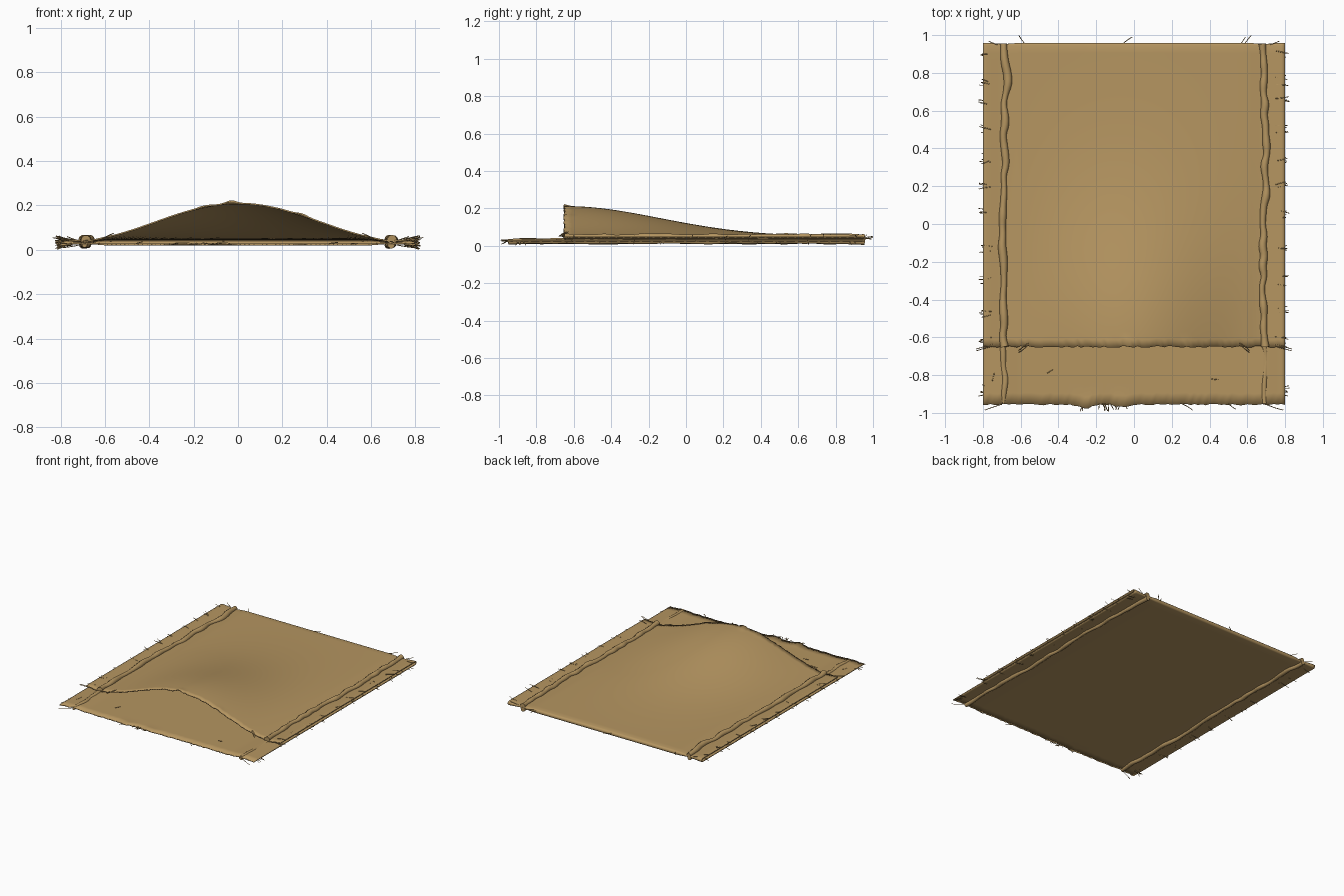
import bpy, bmesh, math, random

if "Cube" in bpy.data.objects:
    bpy.data.objects.remove(bpy.data.objects["Cube"])

random.seed(4)
burlap = bpy.data.materials.new("burlap tan")
burlap.diffuse_color = (0.46, 0.30, 0.118, 1)
burlap.use_nodes = True
burlap.node_tree.nodes["Principled BSDF"].inputs["Base Color"].default_value = burlap.diffuse_color

HALF_W, BACK, MOUTH, FRONT = 0.8, 0.945, -0.65, -0.957
SEAM, MID = 0.69, 0.035


def gap(x):
    # half distance between the two layers, pinched at the seams
    return 0.004 + 0.007 * min(1, abs(abs(x) - SEAM) / 0.09)


def bulge(x, y):
    # the top layer lifts towards the open mouth
    if abs(x) >= SEAM:
        return 0
    t = (y - MOUTH) / 1.6
    return 0.163 * math.cos(math.pi * x / (2 * SEAM)) ** 1.75 * math.exp(-(t / 0.45) ** 2)


def bump(x, c, w):
    return max(0, 1 - abs(x - c) / w)


# sack: one cloth strip folded over at the back
NX, NB, NF, NT = 80, 32, 6, 40
bm = bmesh.new()
columns = []
for i in range(NX + 1):
    x = -HALF_W + 2 * HALF_W * i / NX
    g = gap(x)
    tear = max(bump(x, -0.25, 0.09), bump(x, -0.07, 0.07))
    y0 = FRONT + random.uniform(-0.003, 0.005) - tear * random.uniform(0.01, 0.022)
    y1 = MOUTH + random.uniform(-0.005, 0.005)
    peak = 0.014 * bump(x, -0.03, 0.04) + 0.008 * bump(x, 0.29, 0.04) + 0.005 * bump(x, -0.15, 0.05)
    col = []
    for j in range(NB + 1):
        y = y0 + (BACK - y0) * j / NB
        lift = 0.007 * tear if j == 0 else 0
        col.append((x, y, MID - g + lift))
    for j in range(1, NF):
        a = -math.pi / 2 + math.pi * j / NF
        col.append((x, BACK + g * math.cos(a), MID + g * math.sin(a)))
    for j in range(NT + 1):
        y = BACK + (y1 - BACK) * j / NT
        col.append((x, y, MID + g + bulge(x, y) + (peak if j == NT else 0)))
    columns.append([bm.verts.new(p) for p in col])
for a, b in zip(columns, columns[1:]):
    for j in range(len(a) - 1):
        bm.faces.new((a[j], a[j + 1], b[j + 1], b[j]))
for f in bm.faces:
    f.smooth = True
bm.normal_update()
if columns[40][5].normal.z > 0:
    bmesh.ops.reverse_faces(bm, faces=bm.faces[:])
me = bpy.data.meshes.new("sack_cloth")
bm.to_mesh(me)
bm.free()
sack = bpy.data.objects.new("sack_cloth", me)
bpy.context.collection.objects.link(sack)
me.materials.append(burlap)
mod = sack.modifiers.new("cloth thickness", "SOLIDIFY")
mod.thickness = 0.007
mod.offset = 0


def cord(name, paths, radius, wobble=0.0, res=2):
    # tube along one or more point paths
    cu = bpy.data.curves.new(name, "CURVE")
    cu.dimensions = "3D"
    cu.bevel_depth = radius
    cu.bevel_resolution = res
    cu.resolution_u = 3
    cu.use_fill_caps = True
    for pts in paths:
        sp = cu.splines.new("NURBS")
        sp.points.add(len(pts) - 1)
        sp.order_u = 3
        sp.use_endpoint_u = True
        for p, co in zip(sp.points, pts):
            p.co = (*co, 1)
            p.radius = 1 + random.uniform(-wobble, wobble)
    ob = bpy.data.objects.new(name, cu)
    bpy.context.collection.objects.link(ob)
    cu.materials.append(burlap)


# lumpy seam cords, above and below the pinched sides
for side, label in ((-1, "left"), (1, "right")):
    for level, z, r, start in (("upper", 0.045, 0.018, MOUTH), ("lower", 0.024, 0.014, -0.95)):
        n = 30
        path = []
        for k in range(n + 1):
            y = start + (0.955 - start) * k / n
            x = side * SEAM + random.uniform(-0.009, 0.009) + 0.006 * math.sin(5 * y)
            if side < 0:
                x += 0.022 * bump(y, 0.76, 0.16)
            path.append((x, y, z + random.uniform(-0.003, 0.003)))
        cord(f"{label}_{level}_seam_cord", [path], r, 0.25, 3)

# loose threads along the sides
threads = []


def thread(p, q):
    m = [(a + b) / 2 + random.uniform(-0.005, 0.005) for a, b in zip(p, q)]
    threads.append([p, m, q])


for side in (-1, 1):
    for y in (-0.88, -0.62, -0.46, -0.3, -0.13, 0.05, 0.2, 0.35, 0.5, 0.65, 0.76, 0.9):
        for k in range(4):
            top = k % 2 == 0 and y > MOUTH
            z = 0.048 if top else 0.022
            yk = y + random.uniform(-0.025, 0.025)
            thread((side * random.uniform(0.745, 0.78), yk, z),
                   (side * random.uniform(0.803, 0.825), yk + random.uniform(-0.015, 0.015),
                    z + random.uniform(-0.018, 0.016)))
    # corner wisps
    for y in (MOUTH, MOUTH - 0.01):
        thread((side * 0.74, y + 0.015, 0.045), (side * 0.835, y - 0.012, 0.055))
        thread((side * 0.56, y + 0.02, 0.075), (side * 0.61, y - 0.02, 0.05))
    thread((side * 0.71, 0.945, 0.04), (side * 0.77, 0.968, 0.06))
    thread((side * 0.70, -0.955, 0.026), (side * 0.79, -0.985, 0.01))
    thread((side * 0.77, -0.9, 0.02), (side * 0.815, -0.91, 0.0025))

# loose threads at the back fold, front edge and on the flap
for p, q in (((-0.57, 0.945, 0.04), (-0.61, 0.998, 0.045)),
             ((-0.07, 0.945, 0.04), (-0.01, 0.99, 0.04)),
             ((0.56, 0.945, 0.04), (0.59, 0.99, 0.035)),
             ((0.58, 0.945, 0.04), (0.62, 0.998, 0.05)),
             ((-0.27, 0.957, 0.036), (0.26, 0.957, 0.036)),
             ((0.25, -0.95, 0.026), (0.31, -0.985, 0.025)),
             ((0.50, -0.95, 0.026), (0.54, -0.98, 0.03)),
             ((-0.46, -0.79, 0.028), (-0.43, -0.77, 0.036)),
             ((0.41, -0.82, 0.029), (0.45, -0.825, 0.034)),
             ((-0.75, -0.83, 0.03), (-0.74, -0.79, 0.032))):
    thread(p, q)
for k in range(14):
    x = random.uniform(-0.3, -0.02)
    thread((x, -0.95, 0.028), (x + random.uniform(-0.02, 0.02), random.uniform(-0.995, -0.98), 0.03))
cord("loose_threads", threads, 0.002, 0.1, 0)
